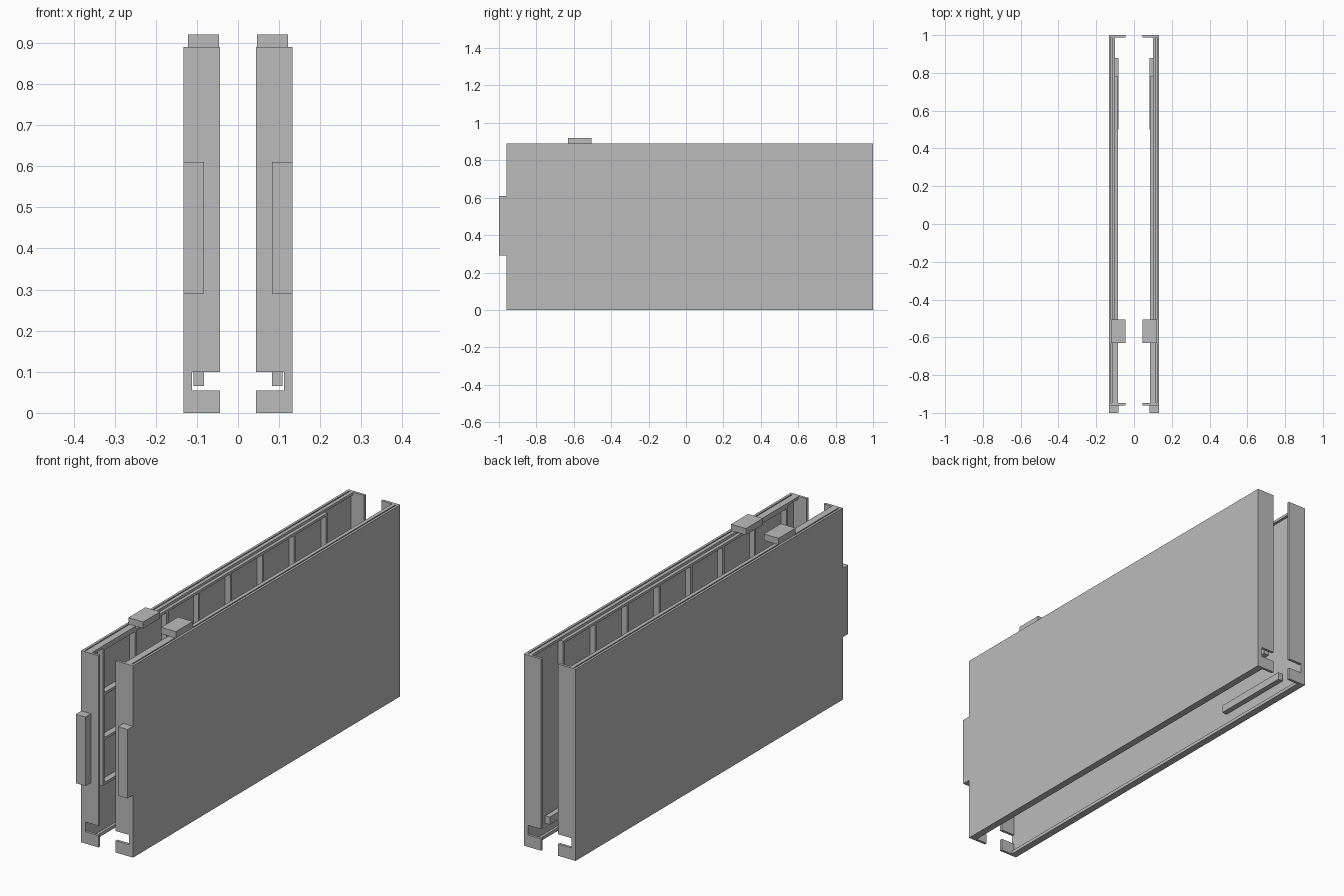
import bpy

if "Cube" in bpy.data.objects:
    bpy.data.objects.remove(bpy.data.objects["Cube"])

grey = bpy.data.materials.new("plain grey")
grey.diffuse_color = (0.5, 0.5, 0.5, 1)
grey.use_nodes = True
grey.node_tree.nodes["Principled BSDF"].inputs["Base Color"].default_value = grey.diffuse_color


def make(name, verts, faces):
    mesh = bpy.data.meshes.new(name)
    mesh.from_pydata(verts, [], faces)
    mesh.materials.append(grey)
    ob = bpy.data.objects.new(name, mesh)
    bpy.context.collection.objects.link(ob)
    return ob


def prism(name, profile, y0, y1, side):
    """Extrude an x-z outline along y; side mirrors it across x."""
    n = len(profile)
    verts = [(side * x, y, z) for y in (y0, y1) for x, z in profile]
    faces = [tuple(range(n)), tuple(reversed(range(n, 2 * n)))]
    faces += [(i, n + i, n + (i + 1) % n, (i + 1) % n) for i in range(n)]
    if side < 0:
        faces = [tuple(reversed(f)) for f in faces]
    return make(name, verts, faces)


def box(name, x, y, z, side):
    return prism(name, [(x[0], z[0]), (x[1], z[0]), (x[1], z[1]), (x[0], z[1])],
                 y[0], y[1], side)


OUT, WALL, RIB, LIP = 0.133, 0.112, 0.085, 0.044
FRONT, BACK, TOP = -0.96, 1.0, 0.89

# end plate outline with the slot above the floor lip
end_outline = [(LIP, 0), (OUT, 0), (OUT, TOP), (LIP, TOP), (LIP, 0.10),
               (WALL, 0.10), (WALL, 0.055), (LIP, 0.055)]

for side, label in ((-1, "left"), (1, "right")):
    # shell
    box(label + "_outer_wall", (WALL, OUT), (FRONT, BACK), (0, 0.878), side)
    prism(label + "_front_plate", end_outline, FRONT, FRONT + 0.012, side)
    prism(label + "_back_plate", end_outline, BACK - 0.012, BACK, side)
    box(label + "_floor", (0.10, WALL), (FRONT + 0.012, BACK - 0.012), (0, 0.015), side)

    # top rail with a narrow groove
    box(label + "_rail_outer", (0.122, OUT), (FRONT + 0.012, BACK - 0.012), (0.878, TOP), side)
    box(label + "_rail_inner", (0.10, 0.117), (FRONT + 0.012, BACK - 0.012), (0.878, TOP), side)
    box(label + "_rail_front", (RIB, 0.10), (FRONT + 0.012, -0.63), (0.878, TOP), side)

    # rib lattice on the inner face: 7 by 3 cells
    y0, y1, z0, z1, t = -0.87, 0.78, 0.24, 0.878, 0.012
    for i in range(8):
        y = y0 + (y1 - y0 - t) * i / 7
        box(label + "_upright_rib", (RIB, WALL), (y, y + t), (z0, z1), side)
    for i in range(4):
        z = z0 + (z1 - z0 - t) * i / 3
        box(label + "_long_rib", (RIB, WALL), (y0, y1), (z, z + t), side)

    # slider knob, front tab and lower guide bar
    box(label + "_knob", (0.046, 0.122), (-0.63, -0.505), (TOP, 0.92), side)
    box(label + "_front_tab", (0.083, OUT), (-1.0, FRONT), (0.29, 0.61), side)
    box(label + "_guide_bar", (0.083, 0.108), (0.50, 0.88), (0.065, 0.10), side)
